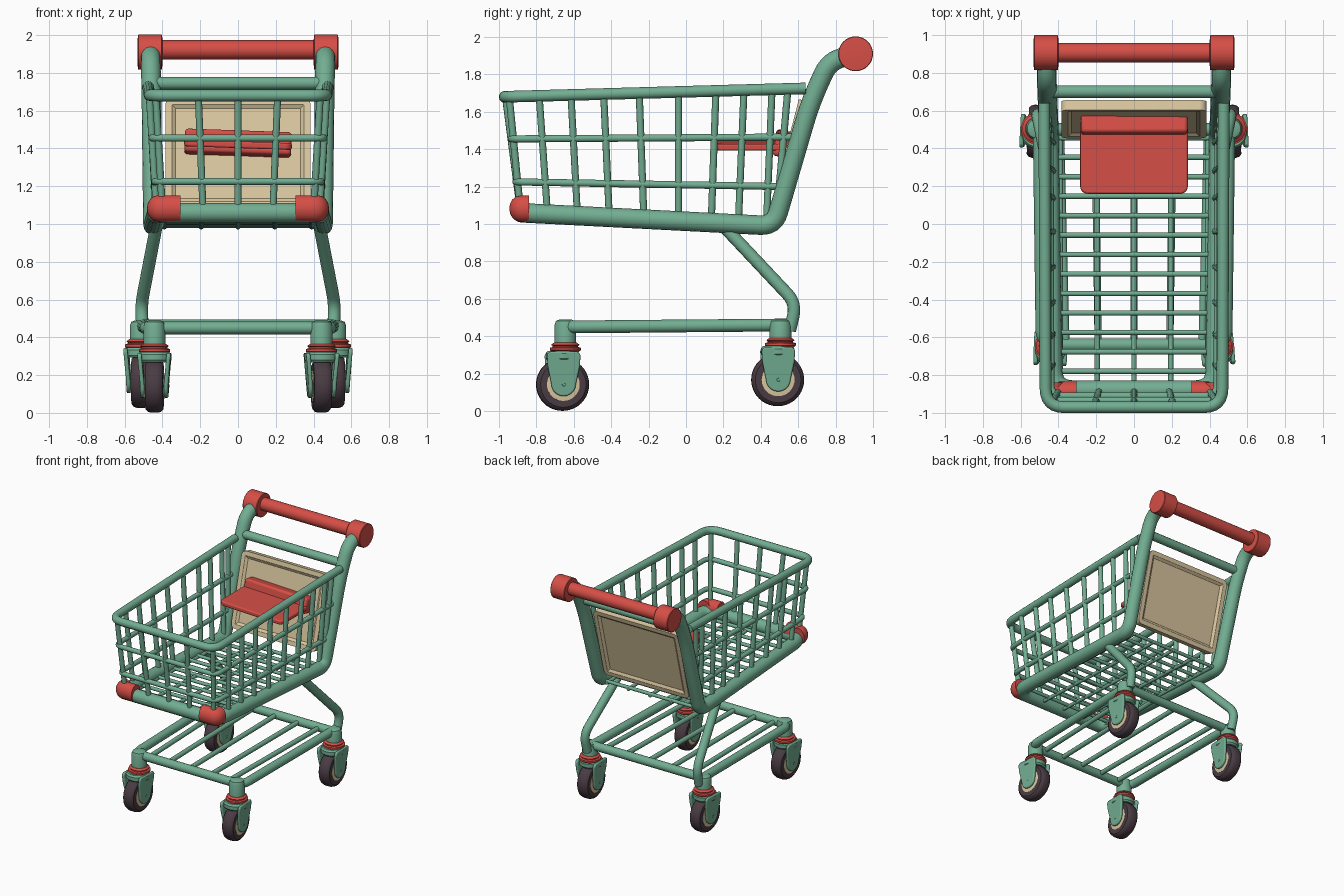
import bpy, bmesh, math
from mathutils import Matrix, Vector

if "Cube" in bpy.data.objects:
    bpy.data.objects.remove(bpy.data.objects["Cube"])


def material(name, rgb):
    m = bpy.data.materials.new(name)
    m.diffuse_color = (*rgb, 1)
    m.use_nodes = True
    m.node_tree.nodes["Principled BSDF"].inputs["Base Color"].default_value = m.diffuse_color
    return m


GREEN = material("sage green", (0.17, 0.42, 0.287))
RED = material("warm red", (0.67, 0.077, 0.062))
CREAM = material("cream", (0.69, 0.565, 0.345))
RUBBER = material("dark rubber", (0.068, 0.045, 0.057))


def finish(ob, mat, bevel=0.0, angle=35):
    ob.data.materials.clear()
    ob.data.materials.append(mat)
    bpy.ops.object.select_all(action='DESELECT')
    ob.select_set(True)
    bpy.context.view_layer.objects.active = ob
    if bevel:
        b = ob.modifiers.new("soft edges", 'BEVEL')
        b.width, b.segments, b.limit_method = bevel, 3, 'ANGLE'
    bpy.ops.object.shade_smooth_by_angle(angle=math.radians(angle))
    return ob


def from_bmesh(name, bm, mat, matrix=Matrix(), bevel=0.0):
    bmesh.ops.recalc_face_normals(bm, faces=bm.faces[:])
    me = bpy.data.meshes.new(name)
    bm.to_mesh(me)
    bm.free()
    ob = bpy.data.objects.new(name, me)
    bpy.context.collection.objects.link(ob)
    ob.matrix_world = matrix
    return finish(ob, mat, bevel)


def rounded(pts, radius, steps=6):
    """Round the inner corners of a path; radius is one value or one per corner."""
    pts = [Vector(p) for p in pts]
    radii = radius if isinstance(radius, list) else [radius] * len(pts)
    out = [pts[0]]
    for a, b, c, r in zip(pts, pts[1:], pts[2:], radii):
        d = min(r, (a - b).length * 0.48, (c - b).length * 0.48)
        p, q = b + (a - b).normalized() * d, b + (c - b).normalized() * d
        for i in range(steps + 1):
            t = i / steps
            out.append(p * (1 - t) ** 2 + b * 2 * t * (1 - t) + q * t * t)
    return out + [pts[-1]]


def tubes(name, paths, r, mat=GREEN, corner=0.1, res=4):
    cu = bpy.data.curves.new(name, 'CURVE')
    cu.dimensions = '3D'
    cu.bevel_depth, cu.bevel_resolution, cu.use_fill_caps = r, res, True
    for path in paths:
        pts = rounded(path, corner)
        sp = cu.splines.new('POLY')
        sp.points.add(len(pts) - 1)
        for p, co in zip(sp.points, pts):
            p.co = (*co, 1)
    ob = bpy.data.objects.new(name, cu)
    bpy.context.collection.objects.link(ob)
    bpy.ops.object.select_all(action='DESELECT')
    ob.select_set(True)
    bpy.context.view_layer.objects.active = ob
    bpy.ops.object.convert(target='MESH')
    return finish(bpy.context.object, mat)


def mirrored(half):
    """Right half path continued by its left mirror."""
    return half + [(-x, y, z) for x, y, z in reversed(half)]


def lathe(name, profile, mat, matrix, n=32):
    """Spin (radius, height) points around local z, ends closed by caps."""
    bm = bmesh.new()
    rings = [[bm.verts.new((r * math.cos(2 * math.pi * i / n), r * math.sin(2 * math.pi * i / n), h))
              for i in range(n)] for r, h in profile]
    for a, b in zip(rings, rings[1:]):
        for i in range(n):
            bm.faces.new((a[i], a[(i + 1) % n], b[(i + 1) % n], b[i]))
    bm.faces.new(rings[0])
    bm.faces.new(rings[-1])
    return from_bmesh(name, bm, mat, matrix)


def box(name, size, mat, matrix, bevel, corner_axis=None, corner=0.0, inset=0.0):
    bm = bmesh.new()
    bmesh.ops.create_cube(bm, size=1, matrix=Matrix.Diagonal((*size, 1)))
    if corner_axis is not None:
        es = [e for e in bm.edges
              if abs((e.verts[0].co - e.verts[1].co).normalized()[corner_axis]) > 0.9]
        bmesh.ops.bevel(bm, geom=es, offset=corner, segments=5, profile=0.5, affect='EDGES')
    if inset:
        bm.normal_update()
        for f in [f for f in bm.faces if abs(f.normal.y) > 0.9]:
            bmesh.ops.inset_region(bm, faces=[f], thickness=inset, depth=0)
            bmesh.ops.inset_region(bm, faces=[f], thickness=0.02, depth=-0.014)
    return from_bmesh(name, bm, mat, matrix, bevel)


# main frame: uprights, lower side bars and front bar in one bent tube
turns = [0.12, 0.14, 0.075, 0.11]
tubes("main_frame", [mirrored([
    (0.462, 0.91, 1.91), (0.462, 0.765, 1.87), (0.458, 0.665, 1.65),
    (0.45, 0.472, 0.99), (0.43, -0.88, 1.06)])], 0.052, corner=turns + turns[::-1], res=6)

# red corner bumpers wrapped around the outside of the front corners
bumpers = tubes("corner_bumpers", [[(s * 0.305, -0.888, 0), (s * 0.425, -0.888, 0), (s * 0.425, -0.84, 0)]
                                   for s in (-1, 1)], 0.057, RED, 0.05, 6)
bumpers.scale.z = 1.22
bumpers.location.z = 1.082

# push handle with thick end caps
side = Matrix.Rotation(math.pi / 2, 4, 'Y')
at_handle = Matrix.Translation((0, 0.907, 1.91))
lathe("handle_bar", [(0.051, -0.45), (0.051, 0.45)], RED, at_handle @ Matrix.Translation((0, 0, 0.012)) @ side)
for s in (-1, 1):
    lathe("handle_cap", [(0.05, -0.066), (0.09, -0.064), (0.093, -0.06), (0.093, 0.06), (0.09, 0.064),
                         (0.05, 0.067)], RED, at_handle @ Matrix.Translation((s * 0.466, 0, 0)) @ side)

# basket rim and rear crossbar
tubes("basket_rim", [mirrored([(0.475, 0.64, 1.725), (0.468, -0.97, 1.68)])], 0.031, corner=0.1)
tubes("rear_crossbar", [[(-0.45, 0.70, 1.745), (0.45, 0.70, 1.745)]], 0.034)


def wall(t, y):
    """Point on the right basket wall; t = 0 at the frame, 1 at the rim."""
    low, high = 1.01 - 0.045 * (y - 0.1), 1.68 + 0.028 * (y + 0.97)
    return (0.43 + 0.04 * t, y, low + (high - low) * t)


# horizontal wires around the basket
tubes("basket_hoops", [
    mirrored([(0.455, 0.59, 1.465), (0.455, -0.935, 1.455)]),
    mirrored([(0.445, 0.53, 1.20), (0.44, -0.91, 1.225)])], 0.019, corner=0.06)

# upright wires on sides and front
uprights = []
for top, bottom in ((-0.785, -0.74), (-0.615, -0.58), (-0.44, -0.41), (-0.25, -0.225), (-0.04, -0.04),
                    (0.16, 0.135), (0.31, 0.28), (0.46, 0.43), (0.545, 0.48)):
    a, b = wall(1, top), wall(0, bottom)
    for s in (-1, 1):
        uprights.append([(s * a[0], a[1], a[2]), (s * b[0], b[1], b[2])])
for xt, xb in ((0, 0), (0.21, 0.185), (-0.21, -0.185), (0.435, 0.40), (-0.435, -0.40)):
    uprights.append([(xt, -0.965 + (abs(xt) > 0.4) * 0.02, 1.68), (xb, -0.885, 1.07)])
tubes("basket_uprights", uprights, 0.019)

# basket floor grid
floor = [[(-0.43, y, 1.01 - 0.045 * (y - 0.1)), (0.43, y, 1.01 - 0.045 * (y - 0.1))]
         for y in [-0.78 + 0.103 * i for i in range(13)]]
floor += [[(x, -0.88, 1.045), (x, 0.47, 0.985)] for x in (-0.39, -0.195, 0, 0.195, 0.39)]
tubes("basket_floor", floor, 0.014)

# lower rack
RX, RY, RZ = 0.502, 0.50, 0.46
FX, FY, FZ = 0.45, -0.64, 0.45
tubes("rack_frame", [[(s * RX, RY + 0.04, RZ), (s * 0.487, FY + 0.05, FZ), (s * FX, FY, FZ)] for s in (-1, 1)]
      + [[(-RX, RY, RZ), (RX, RY, RZ)], [(-FX, FY, FZ), (FX, FY, FZ)]], 0.034, corner=0.05)
tubes("rack_slats", [[(x, FY, FZ), (x * 1.08, RY, RZ)] for x in (-0.36, -0.19, 0, 0.19, 0.36)], 0.019)

# struts from basket to rack
tubes("rear_struts", [[(s * 0.43, 0.19, 1.0), (s * 0.512, 0.59, 0.575), (s * 0.505, 0.555, 0.43)]
                      for s in (-1, 1)], 0.034, corner=0.1)


def caster(px, py, base, top, yaw):
    """Post, red collar, fork, tyre and hub."""
    place = Matrix.Translation((px, py, base))
    turn = Matrix.Translation((px, py - 0.015, base)) @ Matrix.Rotation(yaw, 4, 'Z')
    lathe("caster_post", [(0.058, 0.34), (0.058, top - 0.03), (0.05, top - 0.008), (0.03, top)], GREEN, place)
    lathe("caster_collar", [(0.07, 0.315), (0.083, 0.325), (0.083, 0.338), (0.068, 0.342),
                            (0.068, 0.348), (0.076, 0.354), (0.06, 0.366)], RED, place)
    lathe("fork_crown", [(0.08, 0.268), (0.09, 0.28), (0.09, 0.308), (0.08, 0.322)], GREEN, turn)
    arc = [(0.066 * math.cos(a), 0.145 + 0.066 * math.sin(a))
           for a in [math.pi + math.pi * i / 10 for i in range(11)]]
    outline = [(0.075, 0.318), (-0.075, 0.318), (-0.09, 0.30), (-0.086, 0.24)] + arc + [(0.086, 0.24), (0.09, 0.30)]
    for s in (-1, 1):
        bm = bmesh.new()
        f = bm.faces.new([bm.verts.new((s * (0.052 + 0.09 * max(0, z - 0.15)), y, z)) for y, z in outline])
        g = bmesh.ops.extrude_face_region(bm, geom=[f])
        bmesh.ops.translate(bm, vec=(s * 0.022, 0, 0),
                            verts=[v for v in g['geom'] if isinstance(v, bmesh.types.BMVert)])
        from_bmesh("fork_plate", bm, GREEN, turn, 0.008)
    axle = turn @ Matrix.Translation((0, 0, 0.142)) @ side
    lathe("tyre", [(0.09, -0.047), (0.122, -0.047), (0.135, -0.037), (0.141, -0.018),
                   (0.141, 0.018), (0.135, 0.037), (0.122, 0.047), (0.09, 0.047)], RUBBER, axle, 40)
    lathe("wheel_hub", [(0.07, -0.051), (0.088, -0.049), (0.088, 0.049), (0.07, 0.051)], CREAM, axle)
    lathe("axle_bolt", [(0.008, -0.078), (0.012, -0.074), (0.012, 0.074), (0.008, 0.078)], GREEN, axle, 16)


for s in (-1, 1):
    caster(s * 0.442, FY - 0.005, 0.0, 0.49, math.radians(-2 if s < 0 else 5))
    caster(s * 0.515, RY + 0.005, 0.025, 0.465, math.radians(3 * s))

# child seat backrest with recessed faces
box("seat_back", (0.77, 0.055, 0.60), CREAM,
    Matrix.Translation((0, 0.555, 1.37)) @ Matrix.Rotation(math.radians(-14.5), 4, 'X'),
    0.013, corner_axis=1, corner=0.04, inset=0.035)

# red seat flap and its hinge block, tipped slightly sideways
tilt = Matrix.Rotation(math.radians(2), 4, 'Y')
box("seat_flap", (0.57, 0.38, 0.036), RED, Matrix.Translation((0, 0.35, 1.42)) @ tilt,
    0.01, corner_axis=2, corner=0.04)
box("seat_hinge", (0.565, 0.10, 0.125), RED, Matrix.Translation((0, 0.522, 1.428)) @ tilt
    @ Matrix.Rotation(math.radians(-12), 4, 'X'), 0.018)
